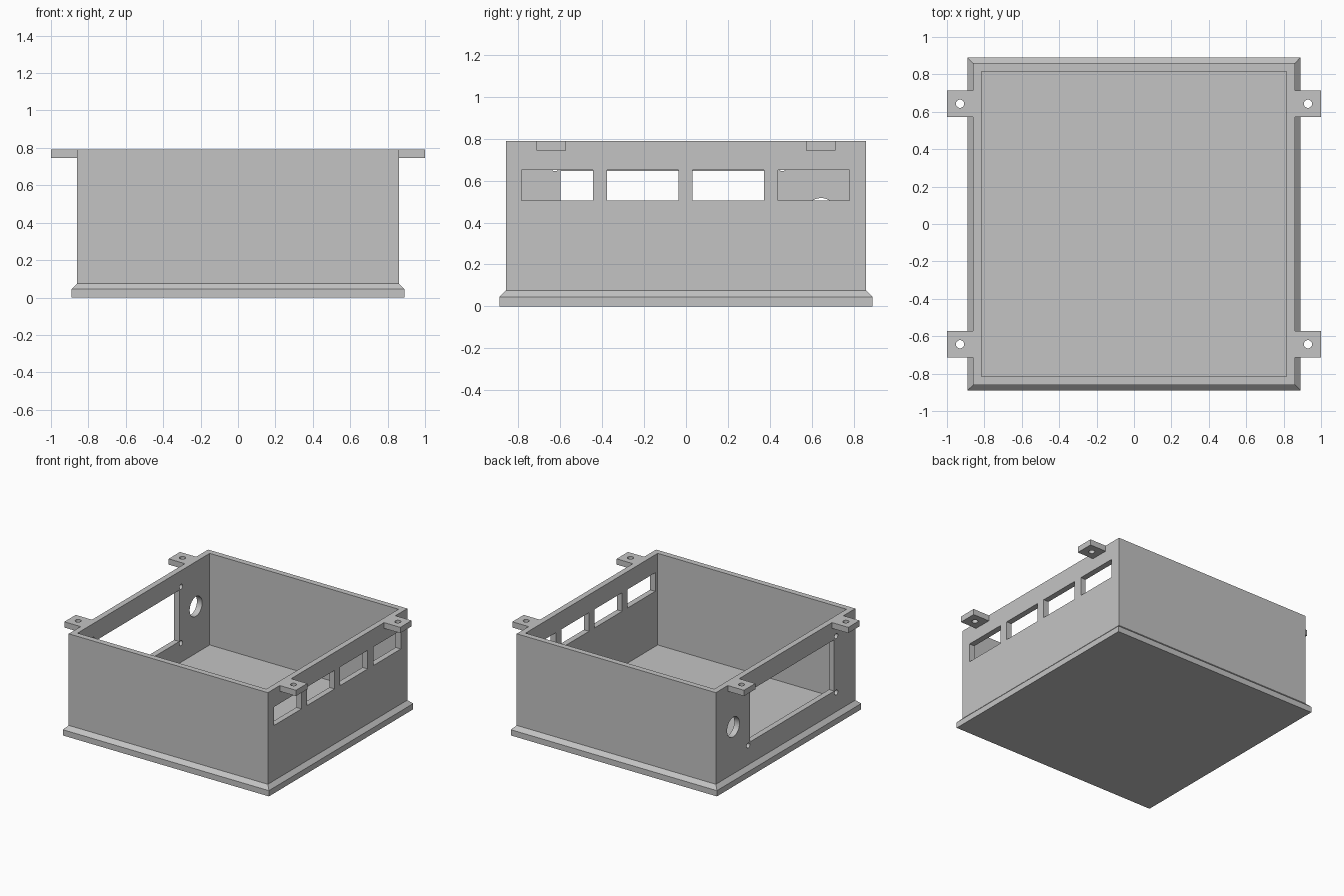
import bpy, bmesh, math
from mathutils import Matrix, Vector

if "Cube" in bpy.data.objects:
    bpy.data.objects.remove(bpy.data.objects["Cube"])

grey = bpy.data.materials.new("grey_plastic")
grey.diffuse_color = (0.55, 0.55, 0.55, 1)
grey.use_nodes = True
grey.node_tree.nodes["Principled BSDF"].inputs["Base Color"].default_value = grey.diffuse_color

OUT, INN, BASE = 0.86, 0.815, 0.89     # half widths: wall outside, wall inside, base lip
FLOOR, TOP = 0.075, 0.79


def make_object(name, bm):
    bmesh.ops.recalc_face_normals(bm, faces=bm.faces)
    mesh = bpy.data.meshes.new(name)
    bm.to_mesh(mesh)
    bm.free()
    mesh.materials.append(grey)
    ob = bpy.data.objects.new(name, mesh)
    bpy.context.collection.objects.link(ob)
    return ob


def add_box(bm, lo, hi):
    lo, hi = Vector(lo), Vector(hi)
    m = Matrix.Translation((lo + hi) / 2) @ Matrix.Diagonal((*(hi - lo), 1))
    bmesh.ops.create_cube(bm, size=1, matrix=m)


def add_cylinder(bm, centre, radius, depth, axis):
    m = Matrix.Translation(centre)
    if axis == 'X':
        m = m @ Matrix.Rotation(math.pi / 2, 4, 'Y')
    bmesh.ops.create_cone(bm, cap_ends=True, segments=32, radius1=radius,
                          radius2=radius, depth=depth, matrix=m)


def cut(ob, cutter_bm):
    """Subtract the cutter shapes, bake the result and drop the cutter."""
    cutter = make_object("cutter", cutter_bm)
    cutter.hide_render = True
    mod = ob.modifiers.new("holes", 'BOOLEAN')
    mod.operation, mod.solver, mod.object = 'DIFFERENCE', 'EXACT', cutter
    bpy.context.view_layer.update()
    baked = bpy.data.meshes.new_from_object(
        ob.evaluated_get(bpy.context.evaluated_depsgraph_get()))
    ob.modifiers.clear()
    ob.data = baked
    bpy.data.objects.remove(cutter)
    bpy.context.view_layer.objects.active = ob
    bpy.ops.object.select_all(action='DESELECT')
    ob.select_set(True)
    bpy.ops.object.shade_smooth_by_angle(angle=math.radians(30))


# Enclosure: square rings from the base lip up the wall and down to the floor
bm = bmesh.new()
profile = [(BASE, 0), (BASE, 0.045), (OUT, 0.075), (OUT, TOP), (INN, TOP), (INN, FLOOR)]
rings = [[bm.verts.new((sx * r, sy * r, z))
          for sx, sy in ((-1, -1), (1, -1), (1, 1), (-1, 1))] for r, z in profile]
for a, b in zip(rings, rings[1:]):
    for i in range(4):
        j = (i + 1) % 4
        bm.faces.new((a[i], a[j], b[j], b[i]))
bm.faces.new(rings[0])
bm.faces.new(rings[-1])
enclosure = make_object("enclosure", bm)

holes = bmesh.new()
# Four connector windows in the right wall
for i in range(4):
    y = -0.785 + i * 0.4083
    add_box(holes, (0.75, y, 0.505), (0.95, y + 0.34, 0.65))
# Display opening with its screw holes, and a round knob hole, in the left wall
add_box(holes, (-0.95, -0.60, 0.245), (-0.75, 0.44, 0.645))
for y in (-0.625, 0.46):
    for z in (0.225, 0.665):
        add_cylinder(holes, (-0.85, y, z), 0.02, 0.2, 'X')
add_cylinder(holes, (-0.85, 0.645, 0.44), 0.077, 0.2, 'X')
cut(enclosure, holes)

# Mounting tabs with screw holes
for sx, side in ((-1, "left"), (1, "right")):
    for sy, end in ((-1, "front"), (1, "back")):
        x0, x1 = sorted((sx * OUT, sx * 1.0))
        bm = bmesh.new()
        add_box(bm, (x0, sy * 0.643 - 0.07, 0.745), (x1, sy * 0.643 + 0.07, TOP))
        tab = make_object(f"mounting_tab_{end}_{side}", bm)
        hole = bmesh.new()
        add_cylinder(hole, (sx * 0.93, sy * 0.643, 0.77), 0.022, 0.2, 'Z')
        cut(tab, hole)
